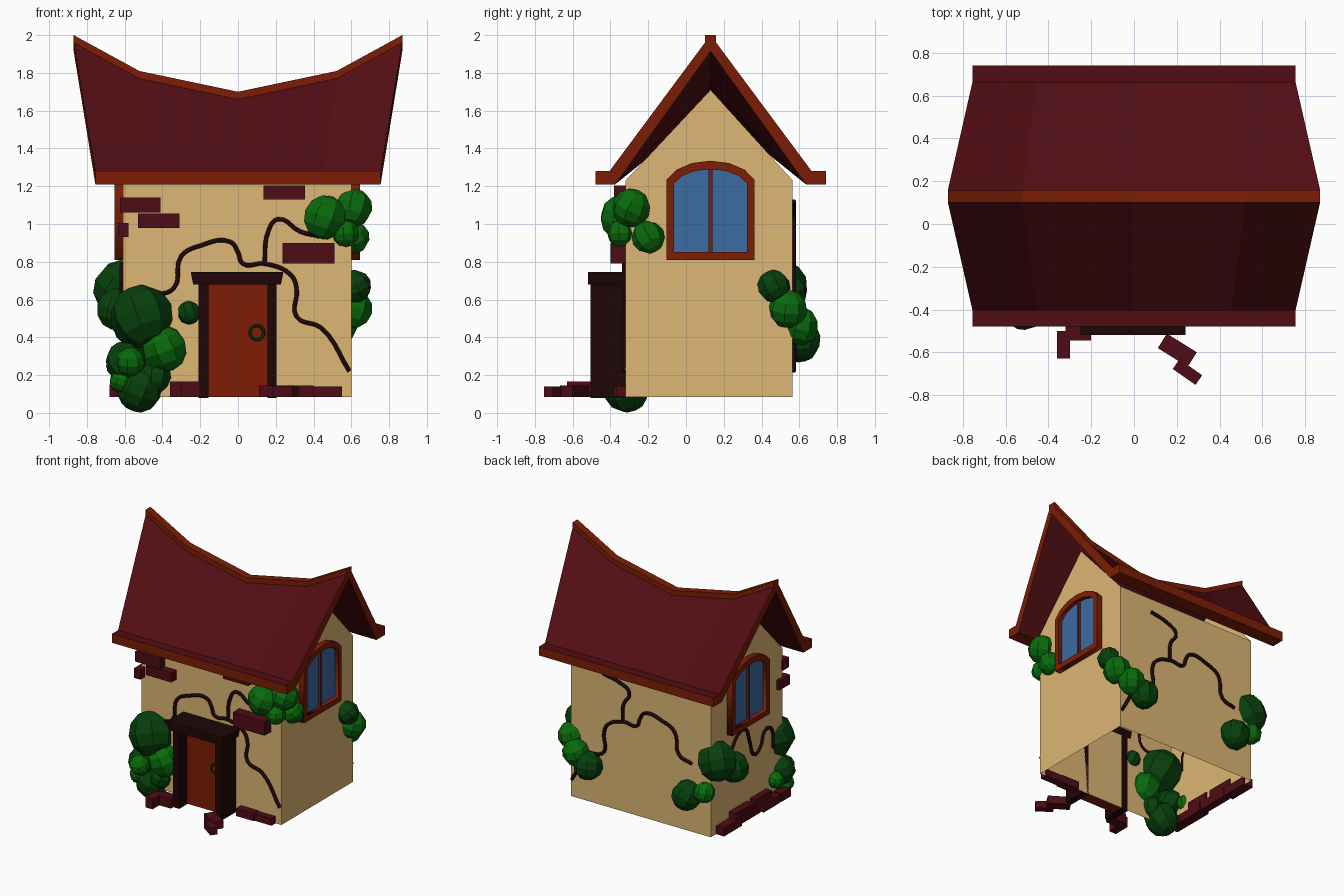
import bpy, bmesh, math, random
from mathutils import Matrix, Vector

if "Cube" in bpy.data.objects:
    bpy.data.objects.remove(bpy.data.objects["Cube"])

random.seed(4)
CY = 0.13  # ridge line in y


def mat(name, r, g, b):
    m = bpy.data.materials.new(name)
    m.diffuse_color = [(c / 255) ** 2.2 for c in (r, g, b)] + [1]
    m.use_nodes = True
    m.node_tree.nodes["Principled BSDF"].inputs["Base Color"].default_value = m.diffuse_color
    return m


PLASTER = mat("plaster", 220, 181, 116)
ROOF = mat("roof_red", 82, 21, 26)
TRIM = mat("trim_rust", 124, 35, 14)
WOOD = mat("dark_wood", 36, 15, 15)
BRICK = mat("brick", 80, 20, 28)
GLASS = mat("glass", 63, 106, 162)
DARK = mat("leaf_dark", 16, 66, 20)
LIGHT = mat("leaf_light", 18, 106, 20)


def finish(name, bm, *mats):
    bmesh.ops.recalc_face_normals(bm, faces=bm.faces[:])
    me = bpy.data.meshes.new(name)
    bm.to_mesh(me)
    bm.free()
    ob = bpy.data.objects.new(name, me)
    bpy.context.collection.objects.link(ob)
    for m in mats:
        me.materials.append(m)
    return ob


def box(name, x0, x1, y0, y1, z0, z1, m, rot=0, taper=0):
    bm = bmesh.new()
    bmesh.ops.create_cube(bm, size=1)
    for v in bm.verts:
        k = 1 - taper if v.co.z < 0 else 1
        v.co = Vector((v.co.x * (x1 - x0) * k, v.co.y * (y1 - y0), v.co.z * (z1 - z0)))
    ob = finish(name, bm, m)
    ob.location = ((x0 + x1) / 2, (y0 + y1) / 2, (z0 + z1) / 2)
    ob.rotation_euler.z = math.radians(rot)
    return ob


def curve(name, splines, m, fill=False, depth=0.0):
    cu = bpy.data.curves.new(name, 'CURVE')
    cu.dimensions = '2D' if fill else '3D'
    for pts in splines:
        if fill:
            s = cu.splines.new('POLY')
            s.points.add(len(pts) - 1)
            for p, q in zip(s.points, pts):
                p.co = (*q, 0, 1)
            s.use_cyclic_u = True
        else:
            s = cu.splines.new('BEZIER')
            s.resolution_u = 5
            s.bezier_points.add(len(pts) - 1)
            for p, q in zip(s.bezier_points, pts):
                p.co = q
                p.handle_left_type = p.handle_right_type = 'AUTO'
    if fill:
        cu.fill_mode = 'BOTH'
        cu.extrude = depth
    else:
        cu.bevel_depth, cu.bevel_resolution, cu.use_fill_caps = depth, 1, True
    ob = bpy.data.objects.new(name, cu)
    bpy.context.collection.objects.link(ob)
    cu.materials.append(m)
    return ob


# walls: open-bottomed gabled shell
bm = bmesh.new()
prof = [(-.32, .085), (-.32, 1.23), (CY, 1.71), (.565, 1.23), (.565, .085)]
L, R = [[bm.verts.new((x, y, z)) for y, z in prof] for x in (-.61, .60)]
bm.faces.new(L)
bm.faces.new(R)
for i in (0, 3):
    bm.faces.new((L[i], L[i + 1], R[i + 1], R[i]))
finish("walls", bm, PLASTER)

# sagging roof: one cross-section lofted along five stations
bm = bmesh.new()
rings = []
for t, zr in ((-1, 2.0), (-.6, 1.81), (0, 1.70), (.6, 1.81), (1, 2.0)):
    half = [(.505, 1.21, .755), (.61, 1.21, .755), (.61, 1.28, .755), (.535, 1.28, .755),
            (.03, zr - .04, .87), (.03, zr, .87)]
    sec = [(0, zr - .085, .87)] + half
    ring = [bm.verts.new((t * w, CY - d, z)) for d, z, w in sec]
    ring += [bm.verts.new((t * w, CY + d, z)) for d, z, w in reversed(half)]
    rings.append(ring)
n = len(rings[0])
rust = (1, 2, 5, 6, 7, 10, 11)
for a, b in zip(rings, rings[1:]):
    for i in range(n):
        j = (i + 1) % n
        f = bm.faces.new((a[i], a[j], b[j], b[i]))
        f.material_index = 1 if i in rust else 0
for ring in (rings[0], rings[-1]):
    bm.faces.new(ring).material_index = 1
finish("roof", bm, ROOF, TRIM)

# door
box("door_panel", -.155, .155, -.41, -.33, .085, .69, TRIM)
box("door_post_left", -.21, -.155, -.505, -.32, .08, .69, WOOD)
box("door_post_right", .155, .205, -.505, -.32, .08, .69, WOOD)
box("door_lintel", -.25, .24, -.518, -.32, .68, .745, WOOD, taper=.05)
bpy.ops.mesh.primitive_torus_add(location=(.10, -.42, .425), rotation=(math.pi / 2, 0, 0),
                                 major_radius=.037, minor_radius=.008,
                                 major_segments=16, minor_segments=6)
bpy.context.object.name = "door_ring"
bpy.context.object.data.materials.append(DARK)


# arched windows on both gable walls
def arch(hw, z0, zs, zt, steps=6):
    pts = [(-hw, z0), (hw, z0)]
    for i in range(steps + 1):
        a = math.pi * (.1 + .8 * i / steps)
        c, s = math.cos(a) / math.cos(.1 * math.pi), math.sin(a)
        s0 = math.sin(.1 * math.pi)
        pts.append((hw * c, zs + (zt - zs) * (s - s0) / (1 - s0)))
    return pts


outer, inner = arch(.232, .81, 1.235, 1.335), arch(.193, .852, 1.215, 1.29)
for side, x in (("right", .60), ("left", -.61)):
    d = 1 if x > 0 else -1
    for nm, sp, m, dep, off in (("frame", [outer, inner], TRIM, .0225, .0225),
                                ("glass", [inner], GLASS, .006, .008)):
        w = curve(f"window_{nm}_{side}", sp, m, True, dep)
        w.matrix_world = (Matrix.Translation((x + d * off, CY, 0))
                          @ Matrix.Rotation(math.pi / 2, 4, 'Z') @ Matrix.Rotation(math.pi / 2, 4, 'X'))
    xs = sorted((x, x + d * .03))
    box(f"window_mullion_{side}", *xs, CY - .01, CY + .01, .84, 1.29, TRIM)

# creeping vines
main = [(-.45, .62), (-.34, .66), (-.30, .83), (-.2, .885), (-.04, .905), (.0, .85), (.025, .79),
        (.14, .79), (.28, .73), (.31, .66), (.31, .51), (.44, .45), (.59, .22)]
up_front = [(.14, .79), (.16, .96), (.21, 1.025), (.33, .96), (.46, .93)]
up_back = [(.15, .79), (.14, .93), (.09, 1.03), (.18, 1.09), (.32, 1.12)]
left = [(.36, .58), (.32, .66), (.24, .76), (.15, .775), (.09, .65), (.03, .53),
        (-.04, .56), (-.1, .67), (-.17, .66), (-.2, .5)]
curve("vine_front", [[(x, -.325, z) for x, z in p] for p in (main, up_front)], WOOD, depth=.013)
curve("vine_back", [[(x, .57, z) for x, z in p] for p in (main, up_back)], WOOD, depth=.013)
curve("vine_left", [[(-.615, y, z) for y, z in left]], WOOD, depth=.013)

# loose bricks: wall, ground edge, path
for i, b in enumerate([
        (-.625, -.41, -.38, -.31, 1.06, 1.14), (-.53, -.31, -.38, -.31, .98, 1.055),
        (-.635, -.58, -.38, -.25, .93, 1.005), (.135, .355, -.38, -.31, 1.13, 1.205),
        (.235, .51, -.40, -.31, .79, .90),
        (.25, .40, -.38, -.31, .085, .145), (.40, .55, -.37, -.31, .085, .14),
        (-.36, -.30, -.63, -.50, .085, .165), (-.32, -.20, -.545, -.47, .085, .165),
        (-.68, -.60, .28, .50, .085, .15), (-.66, -.60, .02, .27, .085, .15),
        (-.67, -.60, .12, .34, .15, .20), (-.68, -.60, -.20, .01, .085, .15),
        (-.66, -.60, -.12, .08, .15, .205), (-.68, -.60, -.33, -.21, .085, .15)]):
    box(f"brick_{i}", *b, BRICK)
box("path_brick_0", .12, .285, -.63, -.55, .085, .145, BRICK, rot=-32)
box("path_brick_1", .185, .315, -.72, -.665, .085, .14, BRICK, rot=-35)

# faceted leaf clumps (x, y, z, radius), split by shade
leaves = {
    DARK: [(-.51, -.33, .51, .165), (-.59, -.32, .27, .11), (-.52, -.315, .125, .12),
           (-.44, -.33, .19, .085), (-.26, -.33, .53, .06), (-.62, .5, .66, .145),
           (-.43, .6, .38, .11), (-.64, .32, .55, .11), (.62, .465, .67, .085), (.42, .61, .39, .105)],
    LIGHT: [(-.39, -.35, .34, .12), (-.57, -.40, .27, .075), (-.62, -.35, .17, .06),
            (-.58, .6, .44, .075), (-.64, -.2, .25, .06), (.46, -.34, 1.035, .115),
            (.61, -.29, 1.085, .10), (.57, -.345, .95, .07), (.61, -.2, .93, .085),
            (.53, .6, .46, .10), (.61, .54, .55, .10)]}
for m, balls in leaves.items():
    for i, (x, y, z, r) in enumerate(balls):
        bm = bmesh.new()
        bmesh.ops.create_uvsphere(bm, u_segments=8, v_segments=6, radius=r * 1.03)
        ob = finish(f"{m.name}_{i}", bm, m)
        ob.location = (x, y, z)
        ob.rotation_euler = [random.uniform(-.5, .5) for _ in range(3)]
